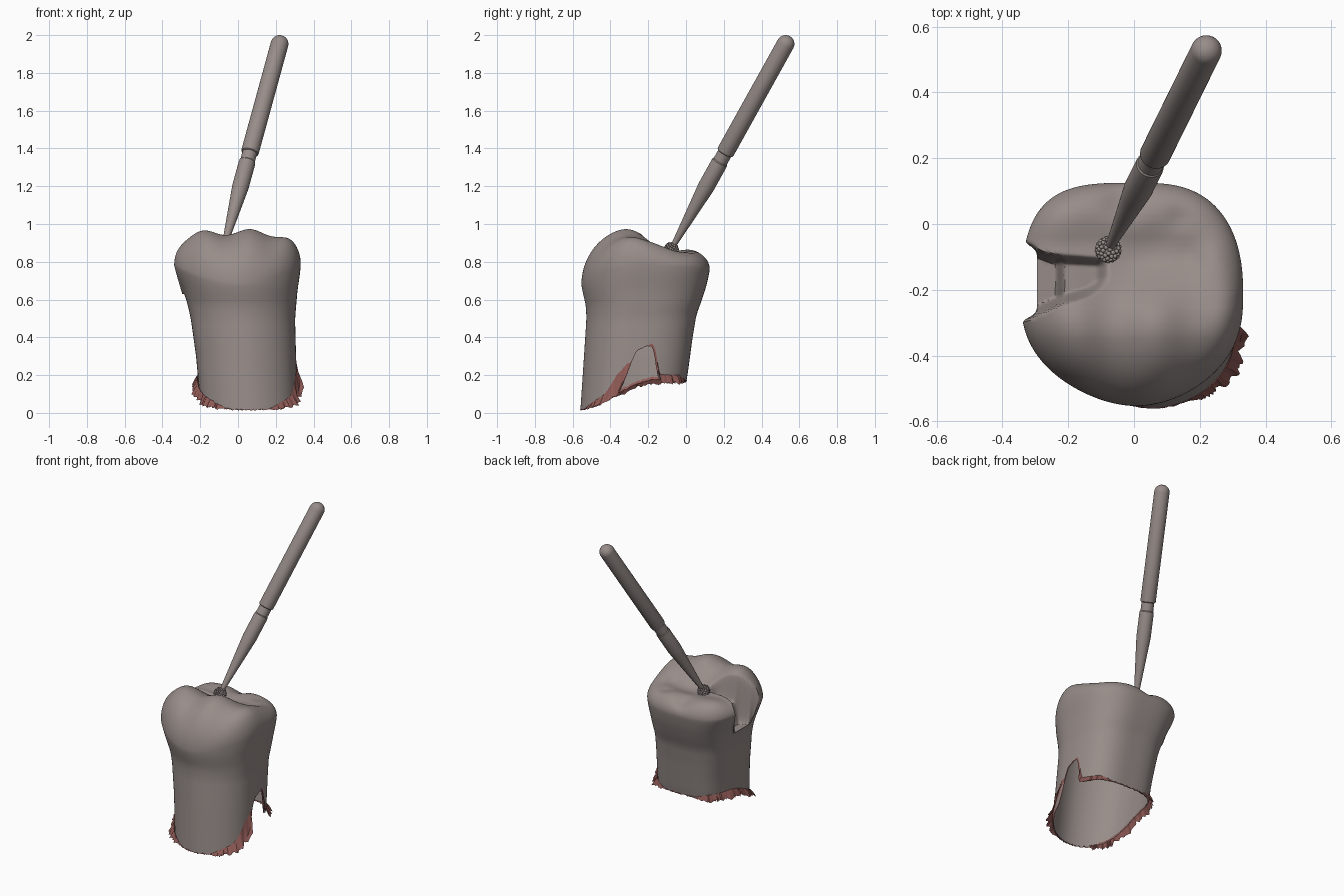
import bpy, bmesh, math, random
from math import sin, cos, pi, exp
from mathutils import Vector, Matrix

random.seed(4)
cube = bpy.data.objects.get("Cube")
if cube:
    bpy.data.objects.remove(cube)


def material(name, rgb):
    m = bpy.data.materials.new(name)
    m.use_nodes = True
    m.diffuse_color = (*rgb, 1)
    m.node_tree.nodes["Principled BSDF"].inputs["Base Color"].default_value = (*rgb, 1)
    return m


warm_grey = material("warm_grey", (0.31, 0.265, 0.25))
gum_red = material("gum_red", (0.27, 0.10, 0.09))


def finish(name, bm, mat, angle=40):
    mesh = bpy.data.meshes.new(name)
    bm.to_mesh(mesh)
    bm.free()
    mesh.materials.append(mat)
    obj = bpy.data.objects.new(name, mesh)
    bpy.context.collection.objects.link(obj)
    bpy.ops.object.select_all(action="DESELECT")
    obj.select_set(True)
    bpy.context.view_layer.objects.active = obj
    bpy.ops.object.shade_smooth_by_angle(angle=math.radians(angle))


def bridge(bm, a, b):
    n = len(a)
    for i in range(n):
        j = (i + 1) % n
        bm.faces.new((a[i], a[j], b[j], b[i]))


def smooth(lo, hi, v):
    t = min(1, max(0, (v - lo) / (hi - lo)))
    return t * t * (3 - 2 * t)


def table(keys, v):
    """Interpolate through a short list of (position, value)."""
    if v <= keys[0][0]:
        return keys[0][1]
    for (p, a), (q, b) in zip(keys, keys[1:]):
        if v <= q:
            return a + (b - a) * (v - p) / (q - p)
    return keys[-1][1]


def soft_table(keys, v, w):
    return sum(table(keys, v + k * w) for k in (-2, -1, 0, 1, 2)) / 5


def bump(x, y, cx, cy, r):
    return exp(-((x - cx) ** 2 + (y - cy) ** 2) / (r * r))


# Side profiles of the tooth, position by height
LEFT = [(0, .315), (.5, .302), (.65, .315), (.75, .33), (.85, .335)]
RIGHT = [(0, -.195), (.3, -.222), (.5, -.25), (.58, -.268), (.66, -.295), (.75, -.335), (.8, -.348)]
FRONT = [(0, -.56), (.3, -.54), (.5, -.527), (.57, -.53), (.63, -.545), (.68, -.555)]
BACK = [(0, -.03), (.2, .008), (.4, .035), (.52, .055), (.6, .085), (.68, .11), (.76, .127)]
RIDGE = [(-.55, .955), (-.38, .965), (-.3, .965), (-.22, .93), (-.15, .885), (-.09, .85),
         (-.02, .855), (.05, .875), (.13, .87)]


def outline(a, z, s=1):
    x0, x1, y0, y1 = (soft_table(t, z, .012) for t in (RIGHT, LEFT, FRONT, BACK))
    c, d = cos(a), sin(a)
    n = 2.5 + .55 * d - .5 * c * max(0, d)
    r = s * (abs(c) ** n + abs(d) ** n) ** (-1 / n)
    return (x0 + x1) / 2 + r * c * (x1 - x0) / 2, (y0 + y1) / 2 + r * d * (y1 - y0) / 2


def chewing_height(x, y):
    front = 1 - smooth(-.3, -.08, y)
    z = soft_table(RIDGE, y, .02)
    z += front * .016 * cos(2 * pi * (x - .06) / .25)
    z += .03 * bump(x, y, .27, -.1, .09) + .02 * bump(x, y, -.25, .02, .1)
    z -= .025 * bump(x, y, .02, -.13, .1) + .012 * bump(x, y, .17, -.1, .05)
    return z - .01 * bump(x, y, .14, .02, .04) - .035 * bump(x, y, -.03, .08, .06)


def drill_cavity(x, y, z):
    """Sink the prepared slot, with a lower step at its open side."""
    low = soft_table([(-.34, -.29), (-.22, -.235), (-.12, -.205), (-.08, -.16)], x, .012)
    high = soft_table([(-.33, -.06), (-.27, -.10), (-.1, -.11)], x, .012)
    m = smooth(low - .014, low + .022, y) * (1 - smooth(high - .02, high + .012, y))
    m *= 1 - smooth(-.115, -.075, x)
    floor = .63 + .14 * smooth(-.24, -.21, x) + .03 * smooth(-.2, -.1, x)
    if z > floor:
        z += (floor - z) * m
        x += (max(x, -.295) - x) * m
    return x, y, z


def rim_height(a):
    x, y = outline(a, .15)
    z = .015 + .155 * smooth(-.57, -.15, y) + .05 * max(0, abs(x - .05) - .1)
    if x > .1:
        z += .19 * smooth(-.36, -.27, y) * (1 - smooth(-.21, -.14, y))
    return z


# Tooth: open root wall rising into a domed chewing surface
N, WALL, TOP = 280, 40, 70
angles = [2 * pi * i / N for i in range(N)]
rims = [rim_height(a) + random.uniform(-.003, .003) for a in angles]
bm = bmesh.new()
rings = []
for k in range(WALL + TOP):
    ring = []
    for a, rim in zip(angles, rims):
        d = sin(a)
        shoulder = .79 - (.11 * d * d if d < 0 else .03 * d)
        if k <= WALL:
            z = rim + (shoulder - rim) * k / WALL
            x, y = outline(a, z)
        else:
            s = cos(pi / 2 * (k - WALL) / TOP)
            x, y = outline(a, shoulder, s)
            p = 5.4 - 2.8 * max(0, -d)
            z = shoulder + (chewing_height(x, y) - shoulder) * (1 - s ** p) ** .5
        ring.append(bm.verts.new(drill_cavity(x, y, z)))
    if rings:
        bridge(bm, rings[-1], ring)
    rings.append(ring)
bm.faces.new(rings[-1])
finish("tooth", bm, warm_grey, 60)

# Gum: ragged ribbon torn around the lower rim, thin at the front and in the notch
bm = bmesh.new()
noise = [random.uniform(.1, 1) for _ in angles]
rows = [[] for _ in range(4)]
for i, (a, rim) in enumerate(zip(angles, rims)):
    x, y = outline(a, rim)
    away = Vector((cos(a), sin(a), 0))
    rag = (noise[i - 2] + noise[i - 1] + noise[i]) / 3
    amount = .1 + .9 * smooth(.1, .2, abs(x - .05))
    flap = 0
    if x > .1:
        amount *= 1 - .9 * smooth(-.32, -.28, y) * (1 - smooth(-.2, -.15, y))
        flap = .09 * exp(-((y + .36) / .05) ** 2)
    flare = 1 - smooth(.2, .27, rim)
    for row, (out, up) in zip(rows, ((-.006, 0), (.004, .025 + flap),
                                     (.02 * rag * flare + .005, .008), (.045 * rag * flare + .005, -.03 * rag))):
        z = max(.002, rim + up * amount)
        px, py = outline(a, z)
        row.append(bm.verts.new(Vector((px, py, z)) + away * out * (amount if out > 0 else 1)))
for r0, r1 in zip(rows, rows[1:]):
    bridge(bm, r0, r1)
finish("gum_remnant", bm, gum_red, 30)

# Drill: turned shank along a tilted axis
tip = Vector((-.078, -.078, .865))
axis = Vector((.22, .527, 1.953)) - tip
length = axis.length
place = Matrix.Translation(tip) @ axis.to_track_quat("Z", "Y").to_matrix().to_4x4()
R = .047
profile = [(.013, .0), (.016, .05), (.04, .34), (.044, .39), (.044, .53), (.043, .545), (.039, .55),
           (.039, .6), (.045, .604), (R, .612)]
profile += [(R * cos(t * pi / 16), length + R * sin(t * pi / 16)) for t in range(8)]
bm = bmesh.new()
last = None
for r, h in profile:
    ring = [bm.verts.new(place @ Vector((r * cos(2 * pi * i / 40), r * sin(2 * pi * i / 40), h)))
            for i in range(40)]
    if last:
        bridge(bm, last, ring)
    last = ring
bm.faces.new(last)
finish("drill_shank", bm, warm_grey, 25)

# Drill head: ball studded with grit
bm = bmesh.new()
bmesh.ops.create_icosphere(bm, subdivisions=3, radius=.032, matrix=Matrix.Translation(tip))
GRAINS = 80
for i in range(GRAINS):
    h = 1 - 2 * (i + .5) / GRAINS
    turn, w = i * pi * (3 - 5 ** .5), (1 - h * h) ** .5
    spot = tip + .034 * Vector((w * cos(turn), w * sin(turn), h))
    bmesh.ops.create_icosphere(bm, subdivisions=2, radius=.007, matrix=Matrix.Translation(spot))
finish("drill_head", bm, warm_grey)
